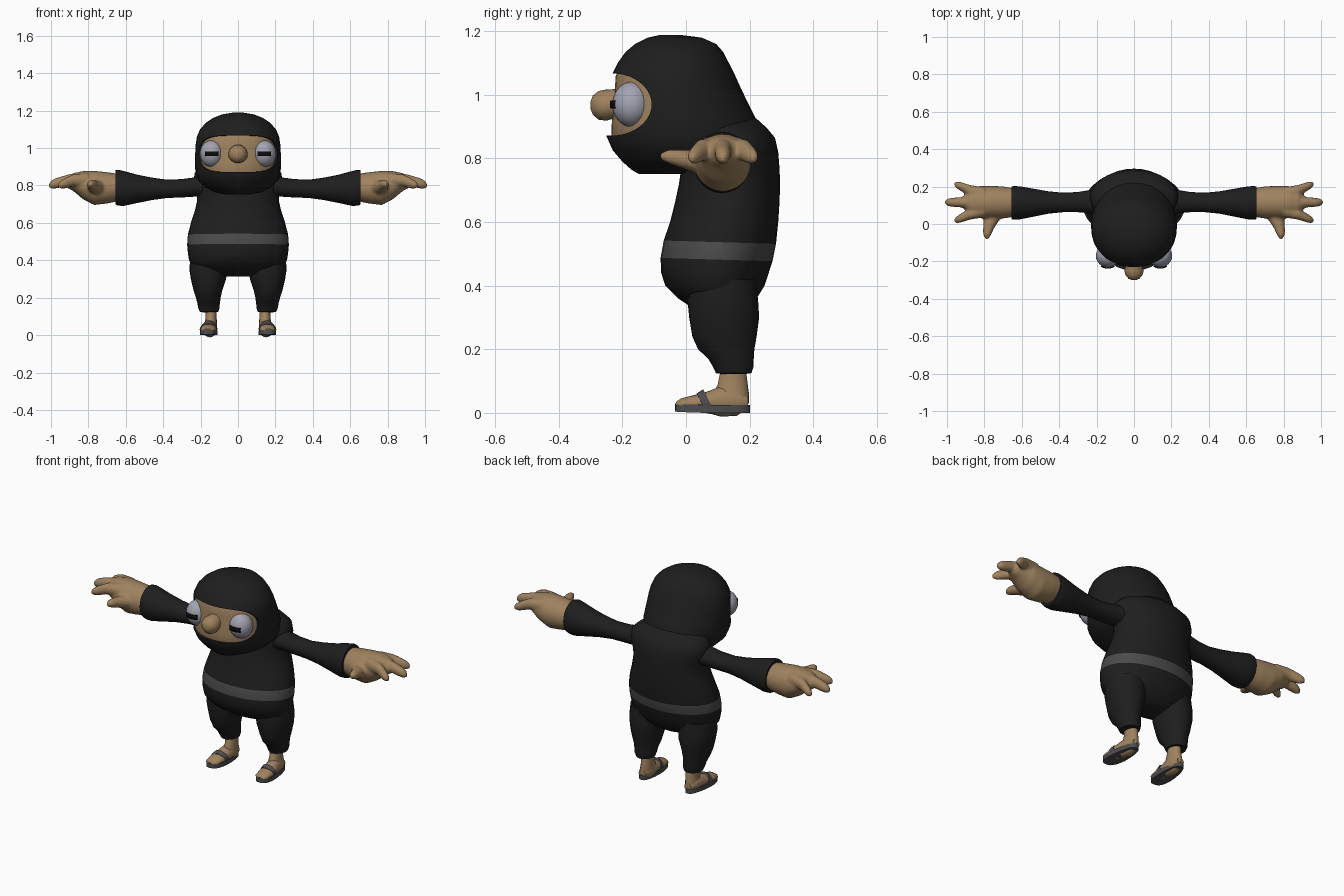
import bpy, bmesh, math

def material(name, rgb):
    m = bpy.data.materials.new(name)
    m.diffuse_color = (*rgb, 1)
    return m

BLACK = material("black cloth", (0.013, 0.013, 0.013))
GREY = material("grey belt", (0.07, 0.07, 0.07))
SKIN = material("tan skin", (0.35, 0.225, 0.115))
EYE = material("pale grey eye", (0.36, 0.37, 0.44))
PUPIL = material("pupil black", (0.004, 0.004, 0.004))
SOLE = material("sandal grey", (0.075, 0.075, 0.08))

def place(axis, t, p, q):
    return {"x": (t, p, q), "y": (p, t, q), "z": (p, q, t)}[axis]

def finish(name, bm, mat, mirror=False, angle=50):
    bmesh.ops.recalc_face_normals(bm, faces=bm.faces)
    me = bpy.data.meshes.new(name)
    bm.to_mesh(me)
    bm.free()
    me.materials.append(mat)
    me.shade_smooth()
    me.set_sharp_from_angle(angle=math.radians(angle))
    ob = bpy.data.objects.new(name, me)
    bpy.context.collection.objects.link(ob)
    if mirror:
        ob.modifiers.new("mirror", "MIRROR").use_mirror_merge = False
    return ob

def add_loft(bm, axis, rings, n=24):
    """Each ring: position on axis, two centre coordinates, two radii."""
    loops = []
    for t, c1, c2, a, b in rings:
        loops.append([bm.verts.new(place(axis, t,
                      c1 + a * math.cos(2 * math.pi * i / n),
                      c2 + b * math.sin(2 * math.pi * i / n))) for i in range(n)])
    for lo, hi in zip(loops, loops[1:]):
        for i in range(n):
            j = (i + 1) % n
            bm.faces.new((lo[i], lo[j], hi[j], hi[i]))
    bm.faces.new(loops[0])
    bm.faces.new(loops[-1])

def loft(name, axis, rings, mat, n=24, mirror=False, angle=50):
    bm = bmesh.new()
    add_loft(bm, axis, rings, n)
    return finish(name, bm, mat, mirror, angle)

def upright(rows):
    """Rows of height, centre x, half width, front y, back y."""
    return [(z, x, (f + k) / 2, w, (k - f) / 2) for z, x, w, f, k in rows]

def ball(name, centre, radii, mat, mirror=False):
    bm = bmesh.new()
    bmesh.ops.create_uvsphere(bm, u_segments=24, v_segments=16, radius=1)
    bmesh.ops.scale(bm, vec=radii, verts=bm.verts)
    bmesh.ops.translate(bm, vec=centre, verts=bm.verts)
    return finish(name, bm, mat, mirror)

# Torso with the belt coloured by height
torso = loft("torso", "z", upright([
    (0.312, 0, 0.08, 0.06, 0.16), (0.33, 0, 0.17, 0.02, 0.19),
    (0.36, 0, 0.235, -0.025, 0.222), (0.4, 0, 0.262, -0.065, 0.247),
    (0.44, 0, 0.268, -0.078, 0.26), (0.485, 0, 0.272, -0.08, 0.272),
    (0.54, 0, 0.268, -0.07, 0.283), (0.6, 0, 0.252, -0.05, 0.29),
    (0.66, 0, 0.232, -0.035, 0.294), (0.72, 0, 0.218, -0.022, 0.296),
    (0.77, 0, 0.222, -0.015, 0.294), (0.82, 0, 0.238, -0.01, 0.29),
    (0.865, 0, 0.232, 0, 0.28), (0.895, 0, 0.2, 0, 0.255),
    (0.925, 0, 0.14, 0, 0.222)]), BLACK, 32)
torso.data.materials.append(GREY)
for f in torso.data.polygons:
    f.material_index = int(0.49 < f.center.z < 0.535)
for v in torso.data.vertices:              # belt sits a little lower at the back
    if 0.45 < v.co.z < 0.56:
        v.co.z -= 0.03 * (v.co.y - 0.0)

# Hood
HEAD = [
    (0.752, 0, 0.07, -0.15, 0.1), (0.765, 0, 0.125, -0.172, 0.17),
    (0.79, 0, 0.175, -0.2, 0.21), (0.825, 0, 0.212, -0.23, 0.23),
    (0.87, 0, 0.228, -0.25, 0.235), (0.92, 0, 0.23, -0.248, 0.222),
    (0.97, 0, 0.229, -0.243, 0.197), (1.02, 0, 0.226, -0.238, 0.173),
    (1.06, 0, 0.22, -0.235, 0.155), (1.1, 0, 0.203, -0.215, 0.135),
    (1.135, 0, 0.172, -0.19, 0.117), (1.16, 0, 0.135, -0.16, 0.095),
    (1.18, 0, 0.085, -0.12, 0.05), (1.189, 0, 0.03, -0.08, -0.02)]
hood = loft("hood", "z", upright(HEAD), BLACK, 32)

# Face opening, cut straight across the hood
cutter = loft("face_opening_cutter", "x",
              [(-0.5, -0.235, 0.97, 0.127, 0.098), (0.5, -0.235, 0.97, 0.127, 0.098)], BLACK, 40)
cutter.hide_render = True
cut = hood.modifiers.new("opening", "BOOLEAN")
cut.operation = "DIFFERENCE"
cut.solver = "EXACT"
cut.object = cutter
bpy.context.view_layer.objects.active = hood
hood.select_set(True)
bpy.ops.object.modifier_apply(modifier="opening")
hood.data.shade_smooth()
hood.data.set_sharp_from_angle(angle=math.radians(40))
bpy.data.objects.remove(cutter)

# Face, nose and eyes
loft("face", "z", upright([(z, x, w * 0.91, f * 0.94, k * 0.5)
                           for z, x, w, f, k in HEAD[3:10]]), SKIN, 32)
loft("nose", "y", [(-0.19, 0, 0.975, 0.05, 0.055), (-0.225, 0, 0.972, 0.045, 0.046),
                   (-0.25, 0, 0.968, 0.052, 0.049), (-0.275, 0, 0.967, 0.045, 0.045),
                   (-0.293, 0, 0.968, 0.028, 0.03), (-0.3, 0, 0.968, 0.01, 0.012)], SKIN, 16)
EC, ER = (0.14, -0.17, 0.97), (0.064, 0.062, 0.071)
ball("eye", EC, ER, EYE, True)

# Pupils: thin curved bars on the front of each eye
bm = bmesh.new()
bmesh.ops.create_grid(bm, x_segments=10, y_segments=2, size=1)
for v in bm.verts:
    dx, dz = v.co.x * 0.035, v.co.y * 0.0125
    depth = math.sqrt(1 - (dx / ER[0]) ** 2 - (dz / ER[2]) ** 2)
    v.co = (EC[0] + dx, EC[1] - ER[1] * depth - 0.004, EC[2] + dz)
pupil = finish("pupil", bm, PUPIL)
thick = pupil.modifiers.new("thickness", "SOLIDIFY")
thick.thickness, thick.offset = 0.006, 0
pupil.modifiers.new("mirror", "MIRROR").use_mirror_merge = False

# Sleeves
loft("sleeve", "x", [
    (0.15, 0.125, 0.795, 0.075, 0.06), (0.22, 0.12, 0.793, 0.064, 0.052),
    (0.3, 0.117, 0.785, 0.054, 0.049), (0.38, 0.115, 0.782, 0.052, 0.049),
    (0.46, 0.115, 0.782, 0.06, 0.06), (0.54, 0.114, 0.782, 0.075, 0.076),
    (0.61, 0.113, 0.784, 0.088, 0.093), (0.64, 0.113, 0.788, 0.09, 0.096),
    (0.655, 0.113, 0.79, 0.087, 0.092), (0.656, 0.113, 0.79, 0.07, 0.075)],
    BLACK, 24, True)

# Hands: palm, three fingers and thumb fused together
bm = bmesh.new()
add_loft(bm, "x", [
    (0.63, 0.115, 0.79, 0.075, 0.072), (0.7, 0.115, 0.787, 0.086, 0.084),
    (0.77, 0.115, 0.787, 0.09, 0.092), (0.83, 0.118, 0.802, 0.085, 0.075),
    (0.88, 0.118, 0.818, 0.07, 0.048), (0.91, 0.118, 0.815, 0.035, 0.03)])
for side, reach in ((1, 0), (0, 0.05), (-1, 0)):
    y = 0.116
    add_loft(bm, "x", [
        (0.80, y + side * 0.045, 0.83, 0.036, 0.038),
        (0.88 + reach * 0.5, y + side * 0.064, 0.828, 0.03, 0.033),
        (0.93 + reach, y + side * 0.086, 0.81, 0.024, 0.028),
        (0.95 + reach, y + side * 0.094, 0.804, 0.018, 0.021),
        (0.961 + reach, y + side * 0.098, 0.80, 0.008, 0.01)], 12)
add_loft(bm, "y", [
    (0.09, 0.735, 0.785, 0.06, 0.05), (0.03, 0.758, 0.79, 0.046, 0.037),
    (-0.02, 0.777, 0.8, 0.031, 0.029), (-0.055, 0.785, 0.806, 0.023, 0.023),
    (-0.08, 0.786, 0.806, 0.01, 0.011)], 12)
hand = finish("hand", bm, SKIN)
fuse = hand.modifiers.new("fuse", "REMESH")
fuse.mode, fuse.voxel_size, fuse.use_smooth_shade = "VOXEL", 0.008, True
soft = hand.modifiers.new("soften", "SMOOTH")
soft.factor, soft.iterations = 0.5, 4
hand.modifiers.new("mirror", "MIRROR").use_mirror_merge = False

# Trouser legs
loft("trouser_leg", "z", upright([
    (0.122, 0.155, 0.035, 0.115, 0.185), (0.125, 0.155, 0.05, 0.094, 0.206),
    (0.145, 0.156, 0.057, 0.085, 0.212), (0.17, 0.157, 0.06, 0.07, 0.213),
    (0.2, 0.159, 0.066, 0.038, 0.215), (0.24, 0.161, 0.077, 0.02, 0.222),
    (0.3, 0.158, 0.094, 0.01, 0.23), (0.35, 0.158, 0.102, 0.005, 0.227),
    (0.42, 0.15, 0.105, 0.01, 0.22)]), BLACK, 24, True)

# Ankles and feet
loft("ankle", "z", upright([
    (0.03, 0.148, 0.036, 0.09, 0.198), (0.06, 0.146, 0.034, 0.085, 0.198),
    (0.09, 0.144, 0.03, 0.1, 0.194), (0.14, 0.145, 0.03, 0.11, 0.188)]), SKIN, 16, True)
FOOT = [(-0.032, 0.162, 0.026, 0.02, 0.008), (-0.015, 0.16, 0.028, 0.036, 0.018),
        (0.03, 0.158, 0.03, 0.043, 0.027), (0.055, 0.156, 0.032, 0.042, 0.031),
        (0.075, 0.155, 0.034, 0.041, 0.036), (0.11, 0.15, 0.036, 0.038, 0.048),
        (0.16, 0.148, 0.036, 0.037, 0.045), (0.195, 0.148, 0.034, 0.022, 0.02)]
loft("foot", "y", FOOT, SKIN, 20, True)

# Sandal strap, slanting back toward the sole
strap = loft("sandal_strap", "y", [(y, x, z, a + 0.004, b + 0.004)
                                   for y, x, z, a, b in FOOT[2:5:2]], SOLE, 20, True)
for v in strap.data.vertices:
    v.co.y = 0.052 + (v.co.y - 0.052) * 0.6 + (0.05 - v.co.z) * 0.5

# Sandal sole: rounded outline, extruded
bm = bmesh.new()
outline = []
for i in range(32):
    t = 2 * math.pi * i / 32
    y = 0.083 - 0.118 * math.cos(t)
    s = math.sin(t)
    w = 0.045 + 0.007 * math.cos(t)
    outline.append(bm.verts.new((0.155 + 0.006 * math.cos(t)
                   + math.copysign(abs(s) ** 0.7, s) * w, y, 0.002 + 0.004 * math.cos(t) ** 2 * (y < 0.08))))
base = bm.faces.new(outline)
top = bmesh.ops.extrude_face_region(bm, geom=[base])["geom"]
bmesh.ops.translate(bm, vec=(0, 0, 0.023), verts=[g for g in top if isinstance(g, bmesh.types.BMVert)])
for v in bm.verts:
    if v.co.z < 0.01:
        v.co.z -= 0.002
finish("sandal_sole", bm, SOLE, True, 40)
